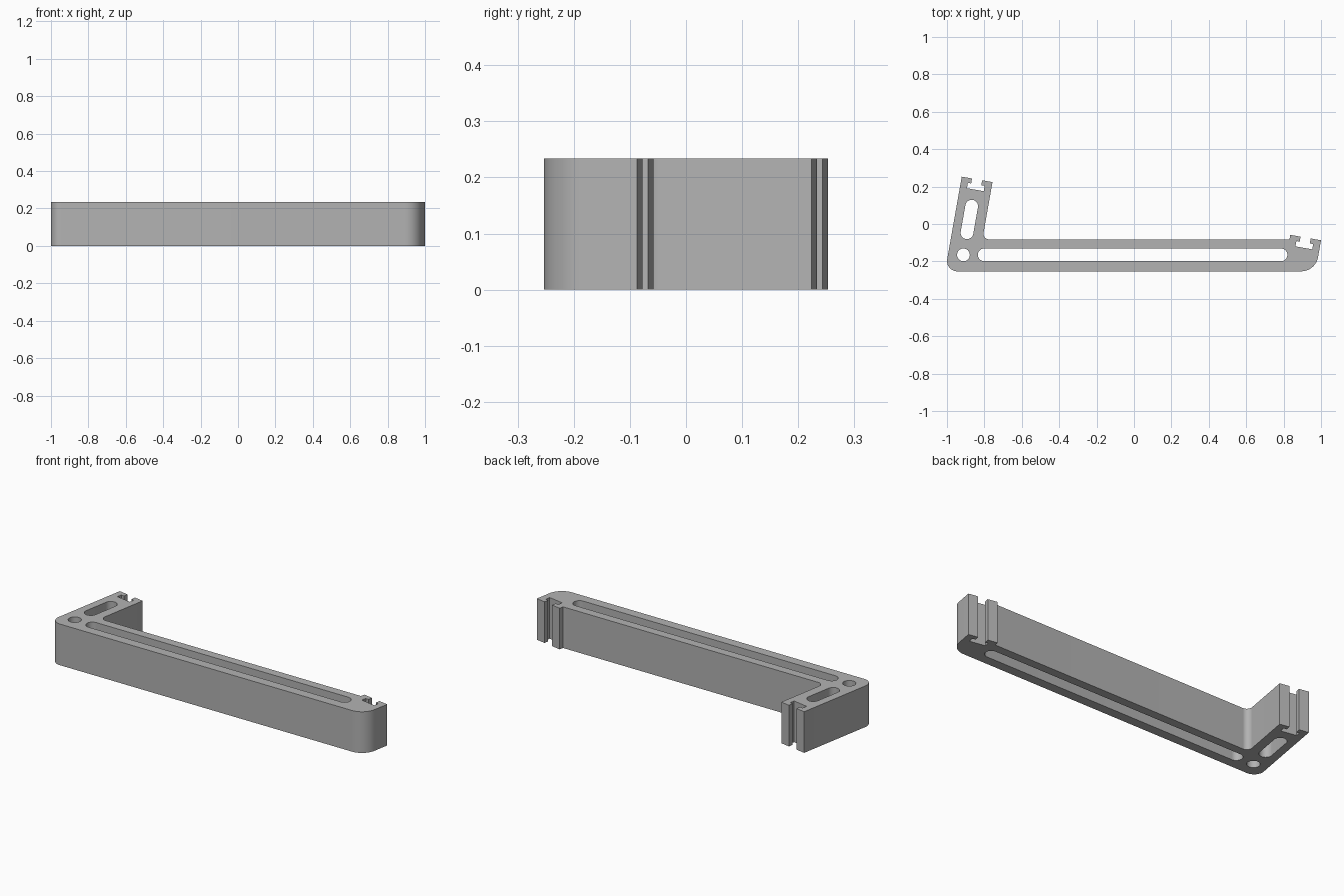
import bpy, bmesh
from math import sin, cos, pi, radians, tan
from mathutils import Vector

if "Cube" in bpy.data.objects:
    bpy.data.objects.remove(bpy.data.objects["Cube"])

HEIGHT = 0.234
TILT = radians(10)
U = Vector((sin(TILT), cos(TILT)))     # along the tilted arm
V = Vector((cos(TILT), -sin(TILT)))    # across the tilted arm
ARM_W = 0.167
FLOOR, INNER = -0.253, -0.082


def tip(corner):
    """Arm end with its T-shaped groove, from left corner to right corner."""
    a, b, c, d = 0.056, ARM_W - 0.056, 0.038, ARM_W - 0.038
    lip, deep = 0.027, 0.056
    local = [(0, 0), (a, 0), (a, lip), (c, lip), (c, deep),
             (d, deep), (d, lip), (b, lip), (b, 0), (ARM_W, 0)]
    return [corner + V * s - U * t for s, t in local]


def down_to(p, y):
    """Follow the tilted edge from p to height y."""
    return p - U * ((p.y - y) / U.y)


def fillet(prev, p, nxt, r, n=14):
    """Round the corner p with radius r."""
    d1, d2 = (prev - p).normalized(), (nxt - p).normalized()
    half = d1.angle(d2) / 2
    centre = p + (d1 + d2).normalized() * (r / sin(half))
    s = p + d1 * (r / tan(half)) - centre
    e = p + d2 * (r / tan(half)) - centre
    total = pi - 2 * half
    return [centre + (s * sin((1 - i / n) * total) + e * sin(i / n * total)) / sin(total)
            for i in range(n + 1)]


def slot(a, b, r, n=20):
    """Round-ended slot between centres a and b (a circle if they match)."""
    d = (b - a).normalized() if (b - a).length > 1e-6 else Vector((1, 0))
    side = Vector((-d.y, d.x))
    pts = []
    for c, s in ((b, 1), (a, -1)):
        for i in range(n + 1):
            t = -pi / 2 + pi * i / n
            pts.append(c + (d * cos(t) + side * sin(t)) * s * r)
    return [p for i, p in enumerate(pts) if (p - pts[i - 1]).length > 1e-5]


# outline of the bracket
left_tip = tip(Vector((-0.921, 0.253)))
right_tip = tip(Vector((0.8355, -0.058)))
inner_corner = down_to(left_tip[-1], INNER)
inner_end = down_to(right_tip[0], INNER)
right_foot = down_to(right_tip[-1], FLOOR)
left_foot = down_to(left_tip[0], FLOOR)
outline = (left_tip
           + fillet(left_tip[-1], inner_corner, inner_end, 0.03)
           + [inner_end] + right_tip
           + fillet(right_tip[-1], right_foot, left_foot, 0.092)
           + fillet(right_foot, left_foot, left_tip[0], 0.055))

# through holes: corner hole, arm slot, long slot
hole = Vector((-0.912, -0.165))
holes = [slot(hole, hole, 0.034),
         slot(Vector((-0.893, -0.047)), Vector((-0.868, 0.095)), 0.034),
         slot(Vector((-0.801, -0.165)), Vector((0.786, -0.165)), 0.034)]

# fill the profile and extrude it upward
bm = bmesh.new()
edges = []
for loop in [outline] + holes:
    vs = [bm.verts.new((p.x, p.y, 0)) for p in loop]
    edges += [bm.edges.new((vs[i - 1], vs[i])) for i in range(len(vs))]
bmesh.ops.triangle_fill(bm, edges=edges, use_beauty=True, normal=(0, 0, 1))
ext = bmesh.ops.extrude_face_region(bm, geom=bm.faces[:], use_keep_orig=True)
bmesh.ops.translate(bm, vec=(0, 0, HEIGHT),
                    verts=[g for g in ext["geom"] if isinstance(g, bmesh.types.BMVert)])
bmesh.ops.recalc_face_normals(bm, faces=bm.faces[:])
mesh = bpy.data.meshes.new("slotted_bracket")
bm.to_mesh(mesh)
bm.free()

bracket = bpy.data.objects.new("slotted_bracket", mesh)
bpy.context.collection.objects.link(bracket)
grey = bpy.data.materials.new("plain grey")
grey.diffuse_color = (0.45, 0.45, 0.45, 1)
grey.use_nodes = True
grey.node_tree.nodes["Principled BSDF"].inputs["Base Color"].default_value = grey.diffuse_color
mesh.materials.append(grey)

bpy.context.view_layer.objects.active = bracket
bracket.select_set(True)
bpy.ops.object.shade_smooth_by_angle(angle=radians(30))
